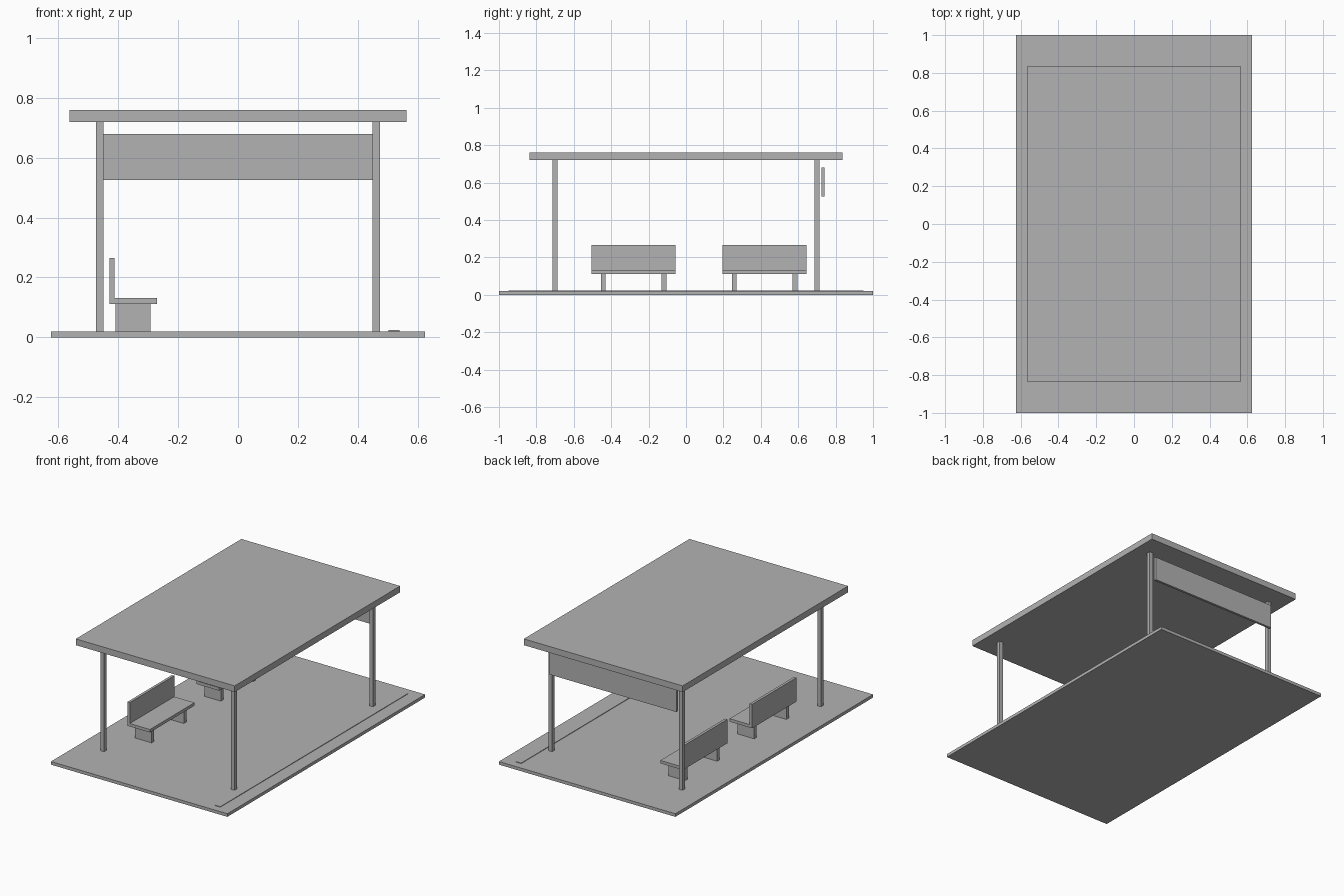
import bpy

cube = bpy.data.objects.get("Cube")
if cube:
    bpy.data.objects.remove(cube, do_unlink=True)

grey = bpy.data.materials.new("plain grey")
grey.use_nodes = True
colour = (0.45, 0.45, 0.45, 1)
grey.diffuse_color = colour
grey.node_tree.nodes["Principled BSDF"].inputs["Base Color"].default_value = colour


def box(name, x, y, z):
    """Box spanning the given (min, max) ranges."""
    spans = (x, y, z)
    bpy.ops.mesh.primitive_cube_add(size=1, location=[(a + b) / 2 for a, b in spans])
    ob = bpy.context.object
    ob.name = name
    ob.scale = [b - a for a, b in spans]
    bpy.ops.object.transform_apply(location=False, rotation=False, scale=True)
    ob.data.materials.append(grey)
    return ob


def around(centre, width):
    return (centre - width / 2, centre + width / 2)


floor_top, roof_base = 0.02, 0.72

# Platform, edge strip and roof
box("platform", (-0.625, 0.625), (-1, 1), (0, floor_top))
box("edge_strip", (0.503, 0.54), (-0.95, 0.95), (floor_top, 0.0235))
box("roof", (-0.5625, 0.5625), (-0.8375, 0.8375), (roof_base, 0.76))

# Corner posts
for side, x in (("right", -0.4625), ("left", 0.4625)):
    for end, y in (("front", -0.7), ("back", 0.7)):
        box(f"{end}_{side}_post", around(x, 0.025), around(y, 0.025),
            (floor_top, roof_base))

# Hanging board behind the back posts
box("back_board", (-0.45, 0.45), (0.725, 0.74), (0.525, 0.68))

# Two benches with slab legs
for end, y in (("front", -0.28), ("back", 0.42)):
    box(f"{end}_bench_seat", (-0.43, -0.27), around(y, 0.45), (0.112, 0.131))
    box(f"{end}_bench_backrest", (-0.43, -0.413), around(y, 0.45), (0.131, 0.265))
    for part, offset in (("front", -0.1625), ("back", 0.1625)):
        box(f"{end}_bench_{part}_leg", (-0.41, -0.293), around(y + offset, 0.025),
            (floor_top, 0.112))
